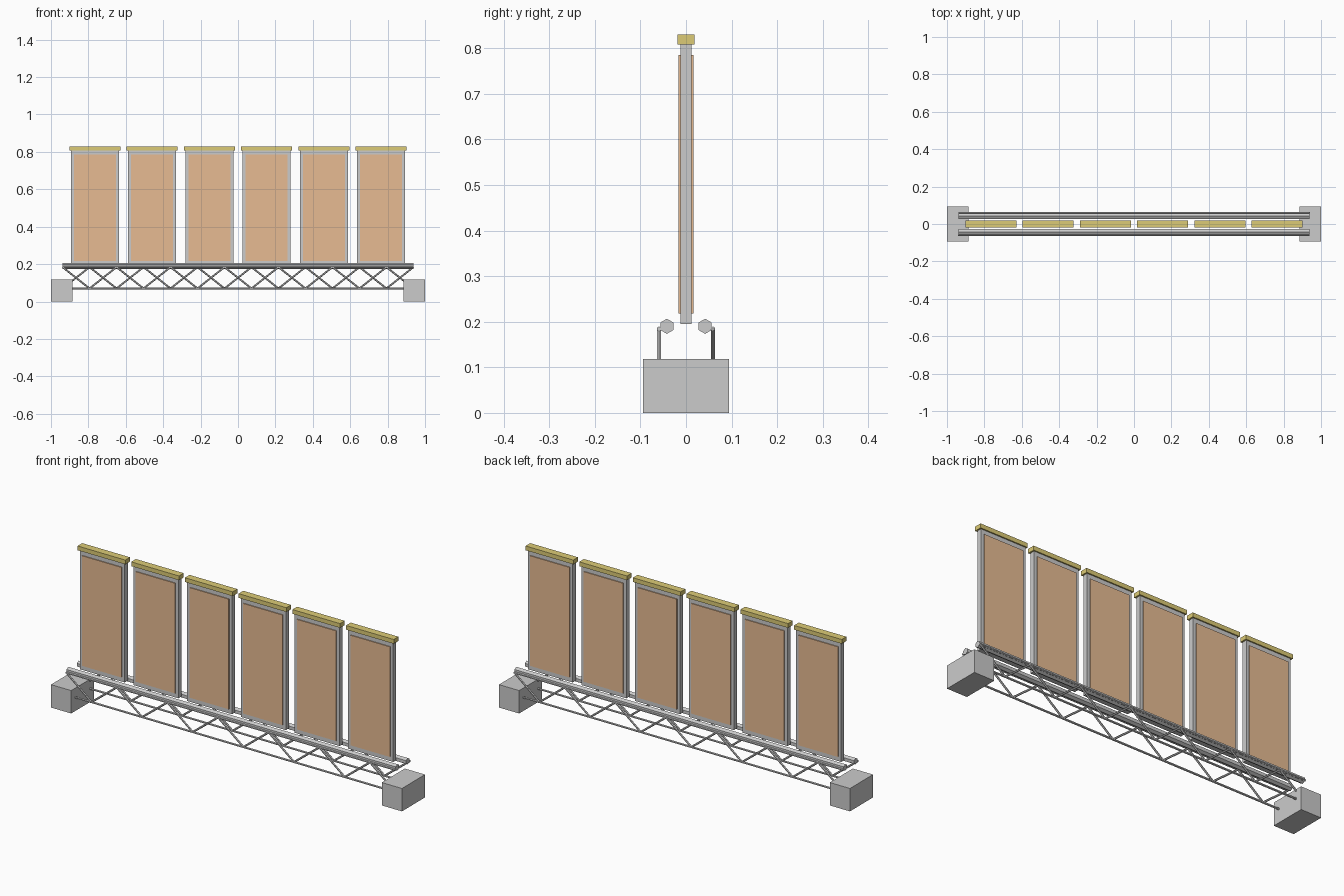
import bpy, bmesh
from math import pi
from mathutils import Vector, Matrix

if "Cube" in bpy.data.objects:
    bpy.data.objects.remove(bpy.data.objects["Cube"])


def material(name, color):
    m = bpy.data.materials.new(name)
    m.diffuse_color = (*color, 1)
    m.use_nodes = True
    m.node_tree.nodes["Principled BSDF"].inputs["Base Color"].default_value = m.diffuse_color
    return m


orange = material("panel_orange", (0.80, 0.50, 0.29))
gold = material("cap_gold", (0.72, 0.60, 0.18))


def finish(bm, name, mat=None):
    bmesh.ops.recalc_face_normals(bm, faces=bm.faces)
    me = bpy.data.meshes.new(name)
    bm.to_mesh(me)
    bm.free()
    ob = bpy.data.objects.new(name, me)
    bpy.context.collection.objects.link(ob)
    if mat:
        me.materials.append(mat)
    return ob


def add_box(bm, x0, x1, y0, y1, z0, z1):
    mid = Vector(((x0 + x1) / 2, (y0 + y1) / 2, (z0 + z1) / 2))
    size = Matrix.Diagonal((x1 - x0, y1 - y0, z1 - z0, 1))
    bmesh.ops.create_cube(bm, size=1, matrix=Matrix.Translation(mid) @ size)


def add_rod(bm, a, b, r, sides=6, spin=0):
    a, b = Vector(a), Vector(b)
    rot = (b - a).to_track_quat('Z', 'Y').to_matrix().to_4x4()
    bmesh.ops.create_cone(bm, cap_ends=True, segments=sides, radius1=r, radius2=r,
                          depth=(b - a).length,
                          matrix=Matrix.Translation((a + b) / 2) @ rot @ Matrix.Rotation(spin, 4, 'Z'))


# end blocks
for side, s in (("left", -1), ("right", 1)):
    bm = bmesh.new()
    add_box(bm, *sorted((s * 1.0, s * 0.885)), -0.094, 0.094, 0, 0.118)
    finish(bm, f"{side}_foot_block")

# rails and zigzag trusses; the back truss runs in the opposite phase
END, BAYS, TOP, BOTTOM = 0.938, 13, 0.184, 0.07
for side, s in (("front", -1), ("back", 1)):
    bm = bmesh.new()
    add_rod(bm, (-END, s * 0.042, 0.19), (END, s * 0.042, 0.19), 0.0165)
    finish(bm, f"{side}_main_rail")

    y = s * 0.059
    bm = bmesh.new()
    for z in (TOP, BOTTOM):
        add_rod(bm, (-END, y, z), (END, y, z), 0.0055)
    nodes = []
    for i in range(BAYS + 1):
        high = (i % 2 == 0) == (s < 0)
        nodes.append((-END + 2 * END * i / BAYS, y, TOP if high else BOTTOM))
    for a, b in zip(nodes, nodes[1:]):
        add_rod(bm, a, b, 0.005)
    finish(bm, f"{side}_truss")

# six framed panels with caps
for i in range(6):
    x = (i - 2.5) * 0.306
    w, t, d = 0.128, 0.016, 0.0125
    bm = bmesh.new()
    for s in (-1, 1):
        add_box(bm, *sorted((x + s * w, x + s * (w - t))), -d, d, 0.195, 0.808)
    add_box(bm, x - w + t, x + w - t, -d, d, 0.195, 0.22)
    add_box(bm, x - w + t, x + w - t, -d, d, 0.783, 0.808)
    finish(bm, f"panel_frame_{i + 1}")

    bm = bmesh.new()
    add_box(bm, x - w + t, x + w - t, -0.017, 0.017, 0.218, 0.785)
    finish(bm, f"panel_{i + 1}", orange)

    bm = bmesh.new()
    add_box(bm, x - 0.136, x + 0.136, -0.019, 0.019, 0.808, 0.83)
    finish(bm, f"panel_cap_{i + 1}", gold)
